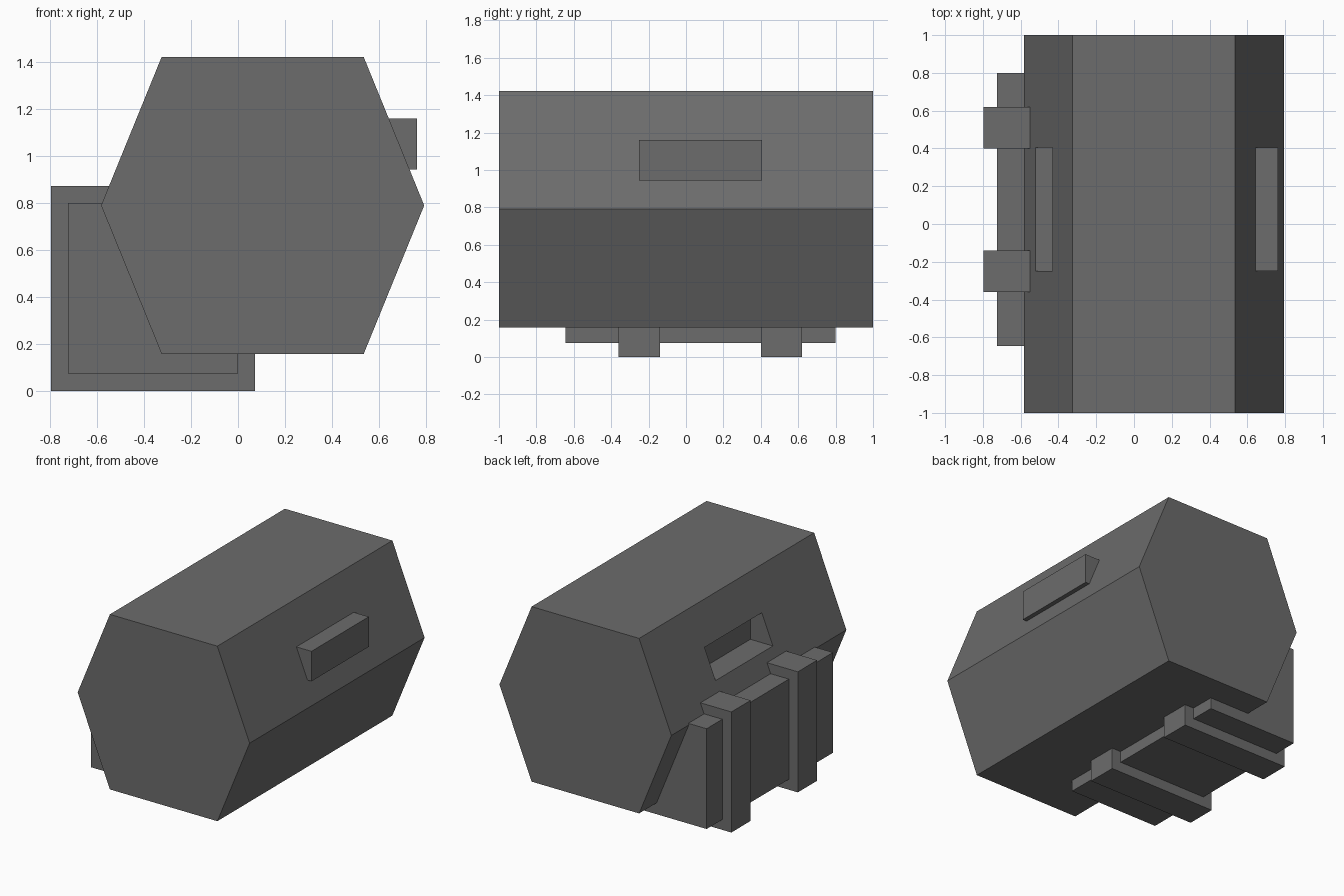
import bpy, bmesh

if "Cube" in bpy.data.objects:
    bpy.data.objects.remove(bpy.data.objects["Cube"])

grey = bpy.data.materials.new("dark grey")
grey.diffuse_color = (0.15, 0.15, 0.15, 1)
grey.use_nodes = True
grey.node_tree.nodes["Principled BSDF"].inputs["Base Color"].default_value = grey.diffuse_color


def prism(name, profile, y0, y1):
    """Extrude an x-z profile from y0 to y1."""
    bm = bmesh.new()
    face = bm.faces.new([bm.verts.new((x, y0, z)) for x, z in profile])
    ext = bmesh.ops.extrude_face_region(bm, geom=[face])
    verts = [v for v in ext["geom"] if isinstance(v, bmesh.types.BMVert)]
    bmesh.ops.translate(bm, verts=verts, vec=(0, y1 - y0, 0))
    bmesh.ops.recalc_face_normals(bm, faces=bm.faces)
    mesh = bpy.data.meshes.new(name)
    bm.to_mesh(mesh)
    bm.free()
    mesh.materials.append(grey)
    obj = bpy.data.objects.new(name, mesh)
    bpy.context.collection.objects.link(obj)
    return obj


def rect(x0, x1, z0, z1):
    return [(x0, z0), (x1, z0), (x1, z1), (x0, z1)]


def cradle(x0, x1, z0, z1):
    """L-shaped profile whose inner side follows the drum, slightly embedded."""
    return [(x0, z0), (x1, z0), (x1, 0.165), (-0.315, 0.165),
            (-0.57, 0.79), (-0.57 + (z1 - 0.79) * 0.405, z1), (x0, z1)]


# Hexagonal body
body = prism("body", [(-0.325, 0.157), (0.535, 0.157), (0.793, 0.79),
                      (0.535, 1.423), (-0.325, 1.423), (-0.583, 0.79)], -1, 1)

# Socket cut into the left slope
cutter = prism("socket_cutter", rect(-0.7, -0.34, 0.943, 1.16), -0.25, 0.405)
cutter.hide_render = True
cutter.hide_viewport = True
cut = body.modifiers.new("socket", 'BOOLEAN')
cut.object = cutter
cut.operation = 'DIFFERENCE'
cut.solver = 'EXACT'

# Matching lug on the right slope
prism("lug", rect(0.58, 0.763, 0.943, 1.16), -0.25, 0.405)

# Corner bracket and its two raised straps
prism("bracket", cradle(-0.725, 0, 0.075, 0.80), -0.645, 0.80)
for i, y in enumerate((-0.36, 0.40)):
    prism(f"strap_{i + 1}", cradle(-0.797, 0.073, 0, 0.872), y, y + 0.22)
